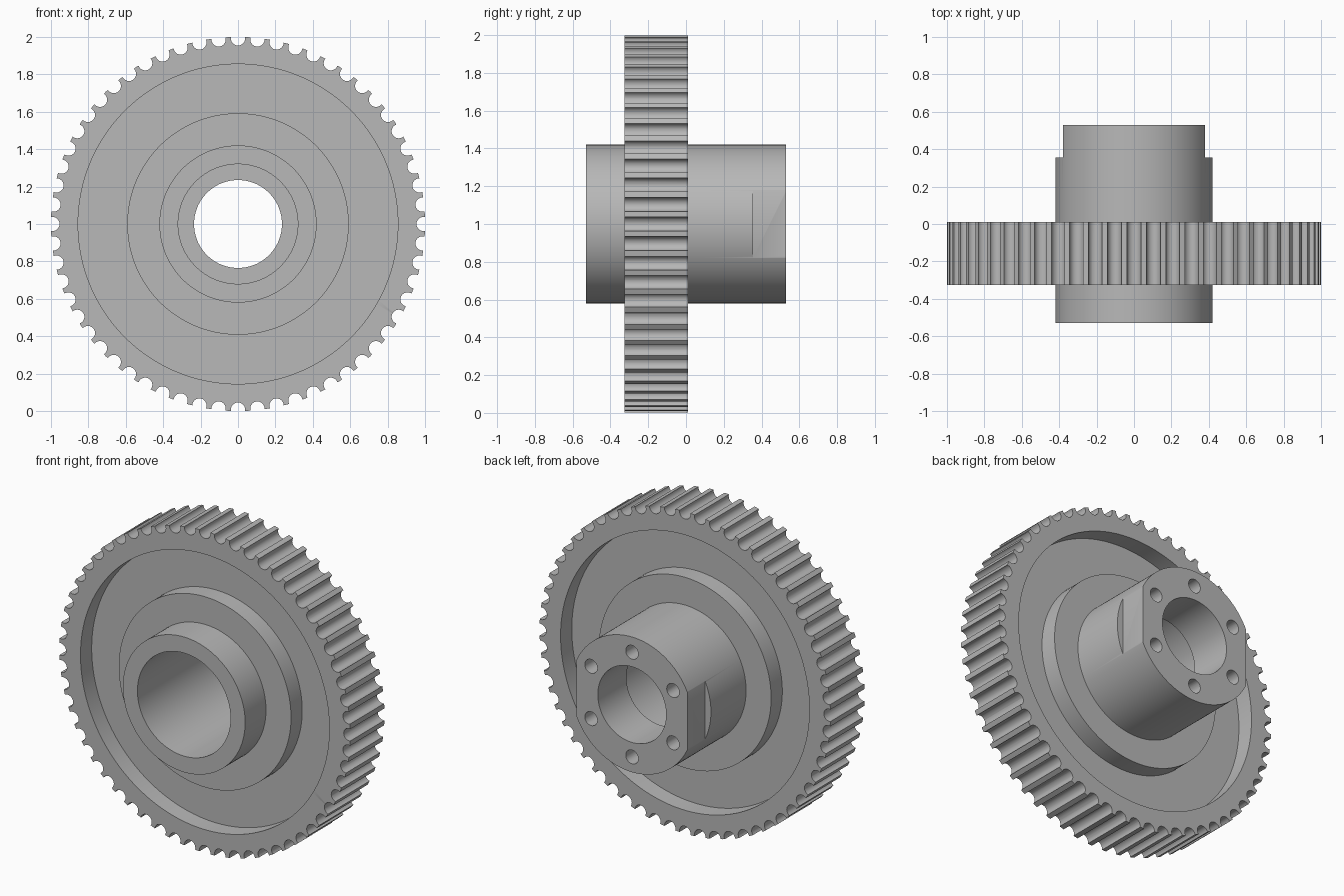
import bpy, bmesh
from math import pi, sin, cos, radians
from mathutils import Matrix, Vector

cube = bpy.data.objects.get("Cube")
if cube:
    bpy.data.objects.remove(cube, do_unlink=True)

# Machined metal colour
grey = bpy.data.materials.new("machined grey")
grey.use_nodes = True
colour = (0.48, 0.48, 0.48, 1)
grey.diffuse_color = colour
grey.node_tree.nodes["Principled BSDF"].inputs["Base Color"].default_value = colour

AXIS_Z = 1.0
TEETH = 60
FRONT, BACK = -0.325, 0.01      # toothed rim faces
RECESS = 0.11                   # depth of the web recess on each side
HUB_END = 0.53
TO_Y = Matrix.Rotation(pi / 2, 4, 'X')


def make_object(name, bm):
    bmesh.ops.recalc_face_normals(bm, faces=bm.faces)
    mesh = bpy.data.meshes.new(name)
    bm.to_mesh(mesh)
    bm.free()
    mesh.materials.append(grey)
    obj = bpy.data.objects.new(name, mesh)
    bpy.context.collection.objects.link(obj)
    return obj


def add_cylinder(bm, radius, y0, y1, x, z, sides):
    place = Matrix.Translation((x, (y0 + y1) / 2, z)) @ TO_Y
    bmesh.ops.create_cone(bm, cap_ends=True, segments=sides, radius1=radius,
                          radius2=radius, depth=y1 - y0, matrix=place)


def cut(target, bm, name):
    cutter = make_object(name, bm)
    cutter.hide_render = True
    mod = target.modifiers.new(name, 'BOOLEAN')
    mod.operation = 'DIFFERENCE'
    mod.solver = 'EXACT'
    mod.object = cutter
    bpy.context.view_layer.objects.active = target
    bpy.ops.object.modifier_apply(modifier=mod.name)
    bpy.data.objects.remove(cutter, do_unlink=True)


# Turned body: half section (radius, y) revolved about the y axis
section = [
    (0.32, -HUB_END), (0.42, -HUB_END), (0.42, FRONT), (0.592, FRONT),
    (0.592, FRONT + RECESS), (0.855, FRONT + RECESS), (0.855, FRONT),
    (1.0, FRONT), (1.0, BACK), (0.855, BACK), (0.855, BACK - RECESS),
    (0.592, BACK - RECESS), (0.592, BACK), (0.42, BACK),
    (0.42, HUB_END), (0.235, HUB_END), (0.235, 0.25), (0.32, 0.25),
]
bm = bmesh.new()
verts = [bm.verts.new((r, y, AXIS_Z)) for r, y in section]
edges = [bm.edges.new((a, b)) for a, b in zip(verts, verts[1:] + verts[:1])]
bmesh.ops.spin(bm, geom=verts + edges, cent=(0, 0, AXIS_Z), axis=(0, 1, 0),
               angle=2 * pi, steps=TEETH * 4, use_merge=True)
bmesh.ops.remove_doubles(bm, verts=bm.verts, dist=1e-5)
pulley = make_object("toothed_pulley", bm)

# Round belt grooves around the rim
bm = bmesh.new()
for i in range(TEETH):
    a = 2 * pi * i / TEETH
    add_cylinder(bm, 0.038, FRONT - 0.1, BACK + 0.1,
                 0.992 * cos(a), AXIS_Z + 0.992 * sin(a), 24)
cut(pulley, bm, "groove_cutter")

# Six bolt holes in the back of the hub
bm = bmesh.new()
for i in range(6):
    a = radians(90 + 60 * i)
    add_cylinder(bm, 0.043, 0.31, HUB_END + 0.1,
                 0.325 * cos(a), AXIS_Z + 0.325 * sin(a), 32)
cut(pulley, bm, "bolt_hole_cutter")

# Wrench flats on both sides of the hub
bm = bmesh.new()
for side in (-1, 1):
    place = Matrix.Translation((side * 0.48, 0.355 + 0.15, AXIS_Z))
    bmesh.ops.create_cube(bm, size=1, matrix=place @ Matrix.Diagonal((0.2, 0.3, 0.6, 1)))
cut(pulley, bm, "flat_cutter")

# Smooth turned surfaces, crisp machined edges
bpy.ops.object.select_all(action='DESELECT')
pulley.select_set(True)
bpy.context.view_layer.objects.active = pulley
bpy.ops.object.shade_smooth_by_angle(angle=radians(25))
